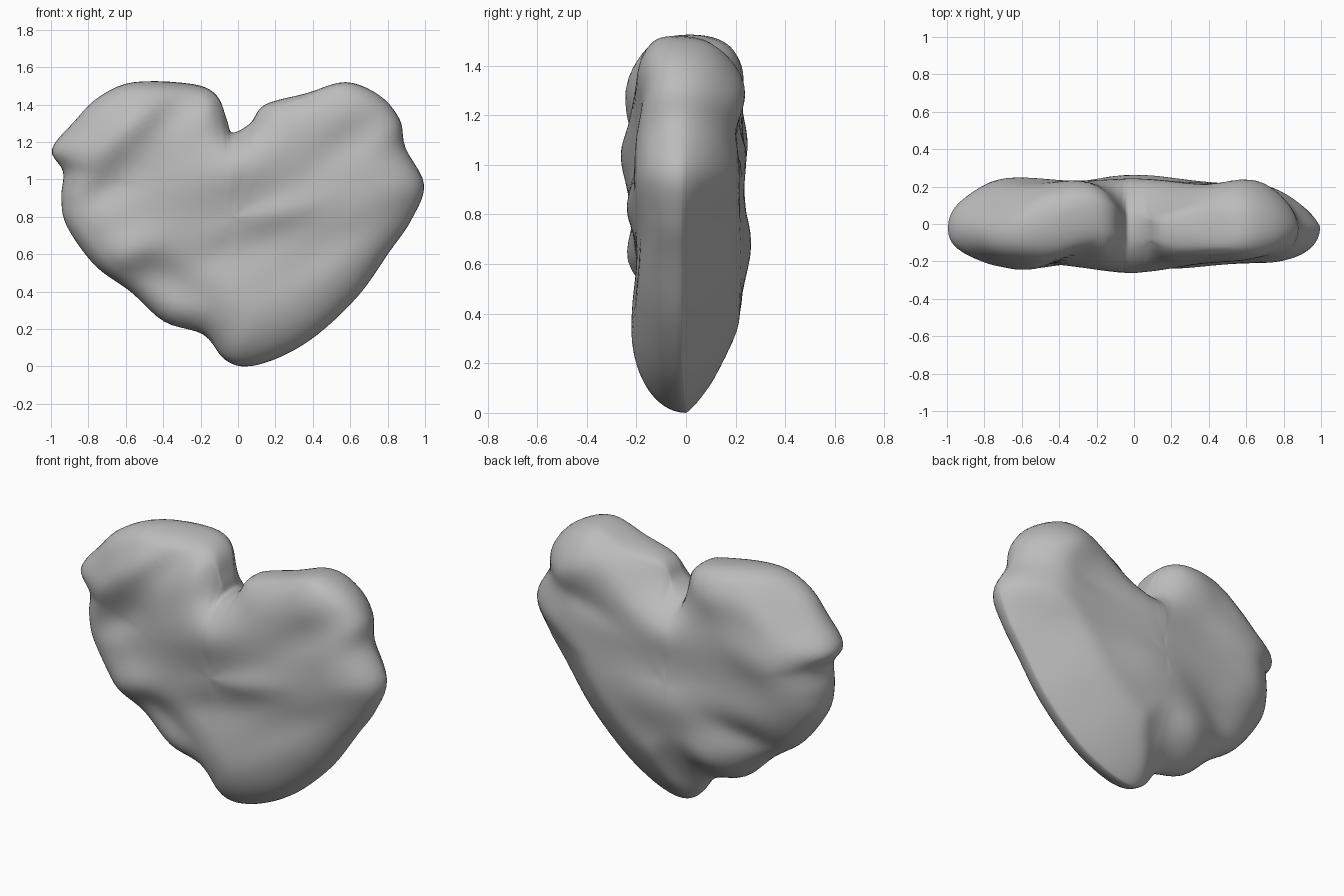
import bpy, bmesh, math
from mathutils import Vector

if "Cube" in bpy.data.objects:
    bpy.data.objects.remove(bpy.data.objects["Cube"], do_unlink=True)

# Heart outline (x, z), clockwise from the notch
OUTLINE = [(-.035, 1.25), (.06, 1.3), (.14, 1.4), (.36, 1.46), (.57, 1.52), (.75, 1.45),
           (.86, 1.32), (.89, 1.17), (.99, .97), (.92, .78), (.81, .62), (.64, .38), (.42, .17),
           (.22, .05), (.04, 0), (-.08, .04), (-.19, .17), (-.4, .24), (-.58, .4), (-.77, .54),
           (-.92, .75), (-.95, .9), (-.94, 1.04), (-1, 1.16), (-.88, 1.31), (-.75, 1.44),
           (-.56, 1.52), (-.25, 1.51), (-.12, 1.45), (-.065, 1.32)]
# Lumps and hollows: x, z, radius along, radius across, tilt in degrees, height
FRONT_LUMPS = [(-.64, .57, .2, .1, 30, .07), (-.36, .45, .2, .1, -25, -.05),
               (0, .32, .25, .16, 20, .015), (-.03, 1.04, .3, .16, 15, .055),
               (0, .62, .3, .08, 15, -.02), (-.7, .95, .2, .09, 40, -.05),
               (-.58, 1.27, .25, .08, 40, .045), (-.3, 1.4, .16, .07, 40, -.07),
               (.65, 1.25, .3, .1, 35, -.03), (.2, .82, .25, .08, 15, .03),
               (.5, .65, .3, .09, 30, -.02)]
BACK_LUMPS = [(0, .68, .3, .16, 0, .05), (0, 1.05, .3, .15, 0, .03),
              (-.52, .56, .22, .1, 15, -.06), (-.25, .36, .12, .1, 30, .03),
              (-.78, 1.4, .32, .11, 38, -.11), (-.3, 1.4, .15, .1, 60, .03),
              (-.62, 1.08, .25, .12, 15, .035), (.12, 1.36, .2, .14, 20, -.11),
              (.55, 1.12, .3, .07, 10, -.02), (.6, 1.3, .2, .1, -30, .03)]
# Forward and backward drift of the rim
RIM_LUMPS = [(-.27, 1.5, .2, .2, 0, .1), (.5, 1.5, .3, .2, 0, -.03),
             (-.75, 1.4, .2, .2, 0, -.03), (.05, 0, .3, .3, 0, .02)]
CENTRE = Vector((-.04, .8))
T = .212


def smooth_loop(points, steps):
    """Closed Catmull-Rom curve through the points."""
    p = [Vector(c) for c in points]
    n, out = len(p), []
    for i in range(n):
        a, b, c, d = (p[(i + k) % n] for k in (-1, 0, 1, 2))
        for j in range(steps):
            t = j / steps
            out.append(.5 * (2 * b + (c - a) * t + (2 * a - 5 * b + 4 * c - d) * t * t
                             + (3 * b - a - 3 * c + d) * t ** 3))
    return out


def lumps(p, table):
    total = 0
    for x, z, along, across, tilt, height in table:
        c, s = math.cos(math.radians(tilt)), math.sin(math.radians(tilt))
        dx, dz = p.x - x, p.y - z
        total += height * math.exp(-((dx * c + dz * s) / along) ** 2
                                   - ((dz * c - dx * s) / across) ** 2)
    return total


def rim_y(p):
    return lumps(p, RIM_LUMPS) - .025


def depth(p, d, side):
    """Surface y at outline-plane point p, d away from the rim."""
    u = (p - CENTRE).normalized()
    top = max(0, u.y)
    slope = min(1, 1.3 * max(0, u.dot(Vector((.75, -.66)))))
    width, power = .3 - .1 * top, 2 + .3 * top
    if side > 0:
        width += .02 * slope
        power -= .85 * slope
    q = min(d / width, 1)
    swell = (1 - (1 - q) ** power) ** (1 / power)
    table = FRONT_LUMPS if side < 0 else BACK_LUMPS
    return rim_y(p) * (1 - swell) + side * swell * (T + lumps(p, table))


# Heart body: concentric rings from the rim inwards, on both faces
loop = smooth_loop(OUTLINE, 5)
n, RINGS = len(loop), 28
bm = bmesh.new()
rim = [bm.verts.new((p.x, rim_y(p), p.y)) for p in loop]
for side in (-1, 1):
    prev = rim
    for r in range(1, RINGS):
        s = 1 - (r / RINGS) ** 1.7
        ring = []
        for p in loop:
            q = CENTRE + (p - CENTRE) * s
            d = min((q - o).length for o in loop)
            ring.append(bm.verts.new((q.x, depth(q, d, side), q.y)))
        for i in range(n):
            j = (i + 1) % n
            bm.faces.new((prev[i], prev[j], ring[j], ring[i]))
        prev = ring
    hub = bm.verts.new((CENTRE.x, depth(CENTRE + Vector((0, .001)), 1, side), CENTRE.y))
    for i in range(n):
        bm.faces.new((prev[i], prev[(i + 1) % n], hub))

# Soften the surface while keeping the rim
fixed = set(rim)
inner = [v for v in bm.verts if v not in fixed]
for _ in range(4):
    bmesh.ops.smooth_vert(bm, verts=inner, factor=.5, use_axis_x=False, use_axis_y=True,
                          use_axis_z=False)
bmesh.ops.recalc_face_normals(bm, faces=bm.faces)

# Centre and rest on the ground
xs, ys, zs = ([v.co[k] for v in bm.verts] for k in range(3))
shift = Vector((-(min(xs) + max(xs)) / 2, -(min(ys) + max(ys)) / 2, -min(zs)))
bmesh.ops.translate(bm, verts=bm.verts, vec=shift)
mesh = bpy.data.meshes.new("heart_body")
bm.to_mesh(mesh)
bm.free()
heart = bpy.data.objects.new("heart_body", mesh)
bpy.context.collection.objects.link(heart)

# Plain grey stone
grey = bpy.data.materials.new("stone_grey")
grey.use_nodes = True
colour = (.5, .5, .5, 1)
grey.diffuse_color = colour
grey.node_tree.nodes["Principled BSDF"].inputs["Base Color"].default_value = colour
mesh.materials.append(grey)
bpy.context.view_layer.objects.active = heart
heart.select_set(True)
bpy.ops.object.shade_smooth()
